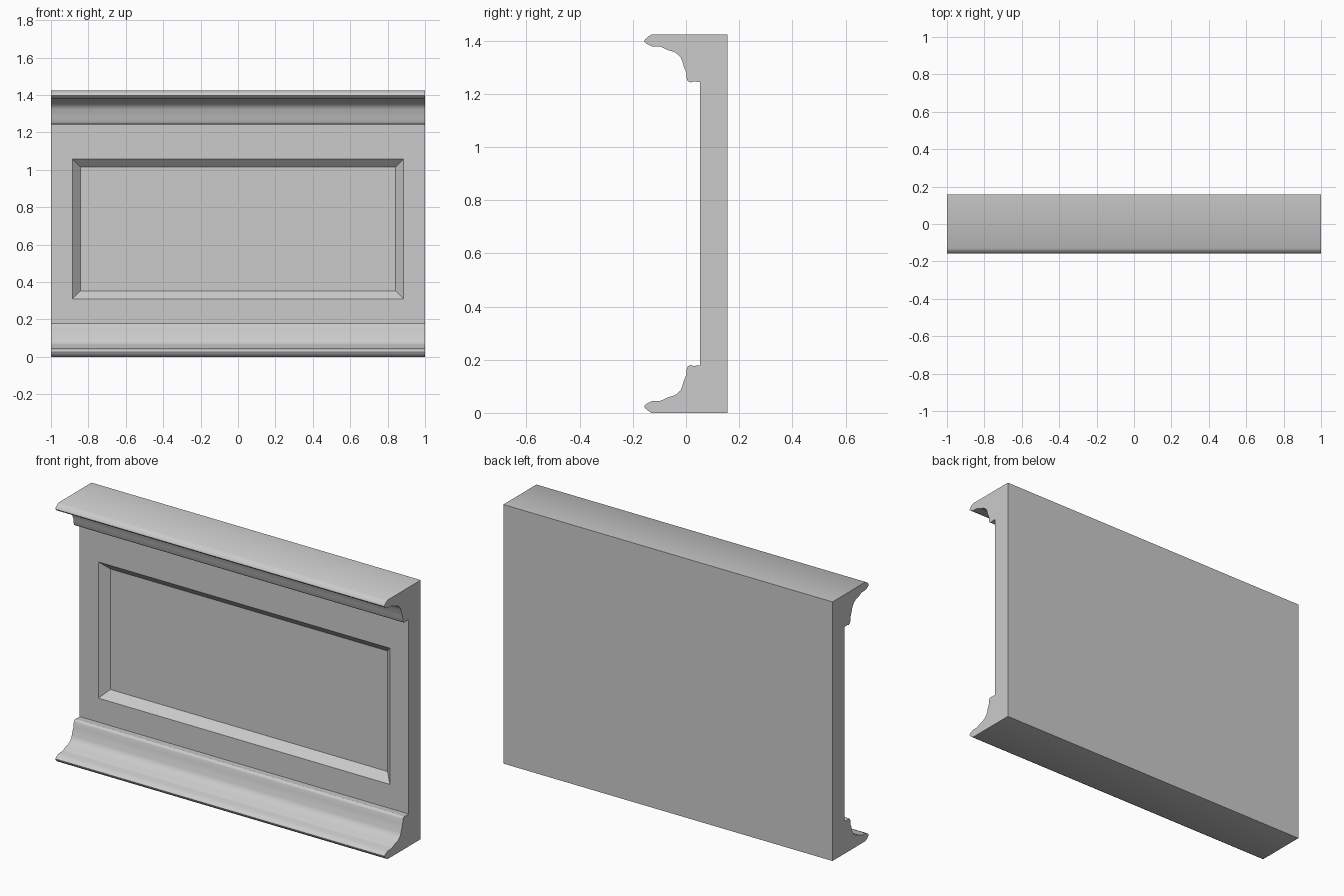
import bpy
import bmesh
from math import radians
from mathutils import Vector

cube = bpy.data.objects.get("Cube")
if cube:
    bpy.data.objects.remove(cube, do_unlink=True)

HEIGHT, HALF_WIDTH, BACK, FACE = 1.423, 1.0, 0.157, 0.053

# Stone material
stone = bpy.data.materials.new("light grey")
stone.use_nodes = True
colour = (0.6, 0.6, 0.6, 1)
stone.diffuse_color = colour
stone.node_tree.nodes["Principled BSDF"].inputs["Base Color"].default_value = colour

# Moulding profile (y, z), from the bottom edge up to the flat wall
moulding = [(-0.13, 0), (-0.143, 0.008), (-0.155, 0.019), (-0.157, 0.026),
            (-0.15, 0.034), (-0.13, 0.044), (-0.098, 0.045), (-0.085, 0.05),
            (-0.07, 0.058), (-0.045, 0.065), (-0.033, 0.073), (-0.02, 0.086),
            (-0.014, 0.1), (-0.009, 0.118), (0.001, 0.143), (0.003, 0.168),
            (0.008, 0.176), (0.016, 0.18), (0.028, 0.177), (FACE, 0.178)]
mirrored = [(y, HEIGHT - z) for y, z in reversed(moulding)]
profile = moulding + mirrored + [(BACK, HEIGHT), (BACK, 0)]

# Extrude the profile along the width
bm = bmesh.new()
end = bm.faces.new([bm.verts.new((-HALF_WIDTH, y, z)) for y, z in profile])
result = bmesh.ops.extrude_face_region(bm, geom=[end])
moved = [v for v in result["geom"] if isinstance(v, bmesh.types.BMVert)]
bmesh.ops.translate(bm, verts=moved, vec=(2 * HALF_WIDTH, 0, 0))
bmesh.ops.recalc_face_normals(bm, faces=bm.faces)

# Sunken panel with sloped borders in the flat front
front = max((f for f in bm.faces if f.normal.y < -0.99), key=lambda f: f.calc_area())


def inset_to(half_x, low, high, y):
    bmesh.ops.inset_individual(bm, faces=[front], thickness=0.04)
    middle = front.calc_center_median().z
    for v in front.verts:
        v.co = Vector((half_x if v.co.x > 0 else -half_x, y,
                       high if v.co.z > middle else low))


inset_to(0.885, 0.31, 1.058, FACE)
inset_to(0.842, 0.353, 1.015, FACE + 0.042)

mesh = bpy.data.meshes.new("wall_panel")
bm.to_mesh(mesh)
bm.free()
mesh.materials.append(stone)
panel = bpy.data.objects.new("wall_panel", mesh)
bpy.context.collection.objects.link(panel)

# Smooth the mouldings, keep the corners crisp
bpy.ops.object.select_all(action='DESELECT')
panel.select_set(True)
bpy.context.view_layer.objects.active = panel
bpy.ops.object.shade_smooth_by_angle(angle=radians(42))
